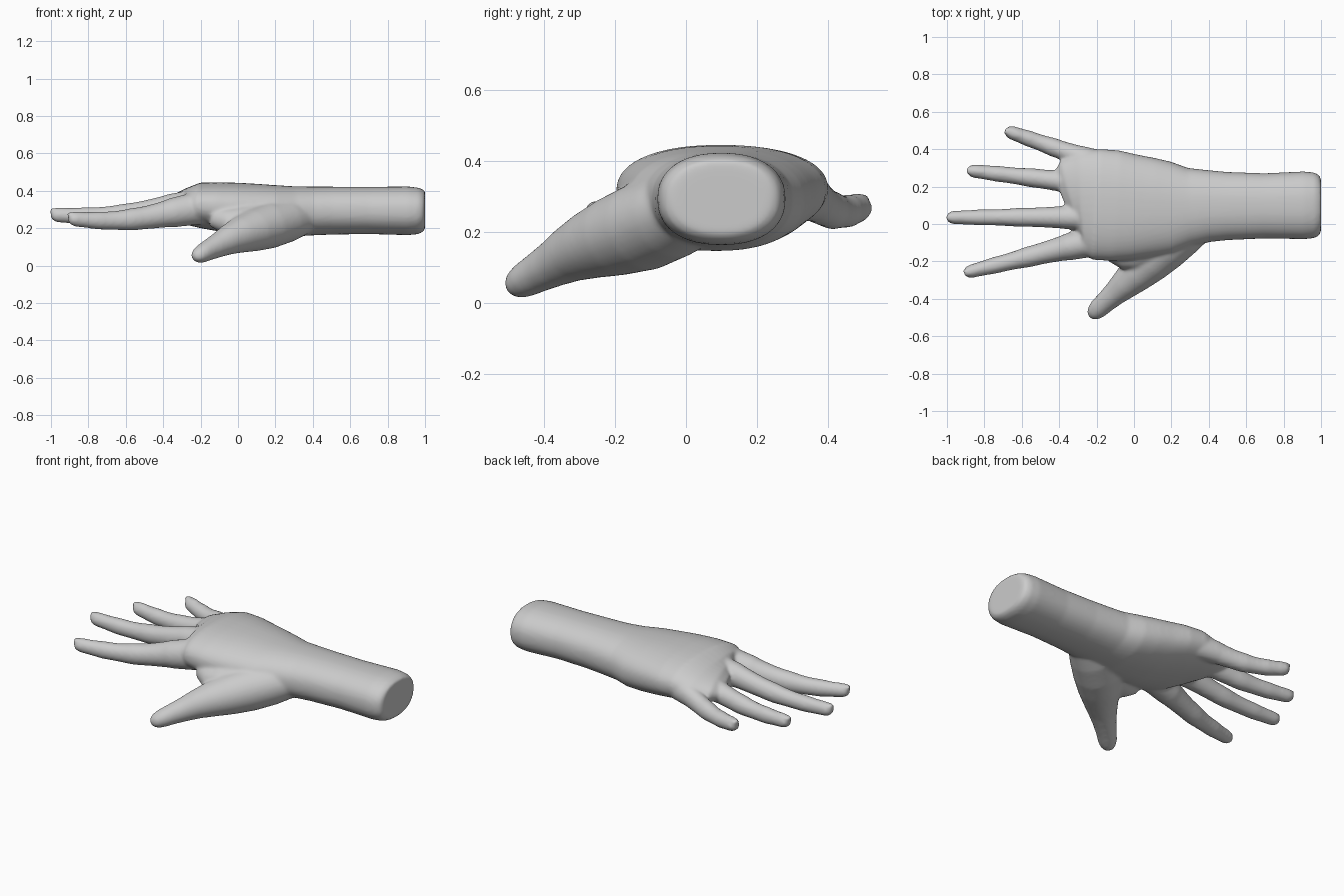
import bpy, bmesh, math
from mathutils import Vector

if "Cube" in bpy.data.objects:
    bpy.data.objects.remove(bpy.data.objects["Cube"])

skin = bpy.data.materials.new("grey")
skin.diffuse_color = (0.6, 0.6, 0.6, 1)
skin.use_nodes = True
skin.node_tree.nodes["Principled BSDF"].inputs["Base Color"].default_value = skin.diffuse_color
bm = bmesh.new()


def loft(path, power=1.0, n=28):
    """Closed tube through (x, y, z, half width, half height) stations."""
    pts = [Vector(p[:3]) for p in path]
    rings = []
    for i, p in enumerate(path):
        t = (pts[min(i + 1, len(pts) - 1)] - pts[max(i - 1, 0)]).normalized()
        side = t.cross(Vector((0, 0, 1))).normalized()
        up = side.cross(t)
        ring = []
        for k in range(n):
            a = 2 * math.pi * k / n
            c, s = math.cos(a), math.sin(a)
            c = math.copysign(abs(c) ** power, c)
            s = math.copysign(abs(s) ** power, s)
            ring.append(bm.verts.new(pts[i] + side * c * p[3] + up * s * p[4]))
        rings.append(ring)
    for a, b in zip(rings, rings[1:]):
        for k in range(n):
            bm.faces.new((a[k], a[(k + 1) % n], b[(k + 1) % n], b[k]))
    bm.faces.new(rings[0])
    bm.faces.new(rings[-1])


def finger(knuckle, base, tip, r_base, r_tip):
    """Finger from inside the palm to a rounded tip, with bulging joints."""
    base, tip = Vector(base), Vector(tip)
    path = [(*knuckle, r_base * 1.12, r_base * 1.25)]
    steps = 16
    for i in range(steps + 1):
        t = i / steps
        r = r_base + (r_tip - r_base) * t ** 0.65
        r *= 1 + 0.06 * (math.exp(-((t - .42) / .08) ** 2) + math.exp(-((t - .76) / .07) ** 2))
        p = base.lerp(tip, t)
        p.z -= 0.022 * math.sin(math.pi * t)
        path.append((*p, r, r * 1.08))
    # Rounded fingertip
    d = (tip - base).normalized()
    for f, s in ((.5, .88), (.85, .62), (1.0, .3)):
        path.append((*(tip + d * r_tip * f), r_tip * s, r_tip * s))
    loft(path)
    # Nail ridge
    q = tip + Vector((0, 0, r_tip * .72))
    loft([(*(q + d * r_tip * f), r_tip * w, r_tip * .38)
          for f, w in ((-1.2, .3), (-.7, .6), (.5, .65), (1.1, .5))], n=12)


# Forearm and palm
loft([(1.0, .10, .29, .135, .095), (.992, .10, .29, .16, .112), (.965, .10, .292, .175, .124),
      (.91, .10, .293, .181, .13), (.7, .097, .295, .174, .126), (.5, .096, .294, .182, .128),
      (.4, .096, .292, .192, .13), (.3, .09, .29, .21, .134), (.2, .085, .288, .248, .142),
      (.1, .088, .295, .266, .142), (0, .09, .304, .282, .139), (-.1, .098, .315, .296, .131),
      (-.2, .105, .322, .297, .122), (-.27, .11, .312, .28, .1), (-.32, .1, .303, .25, .078),
      (-.355, .085, .298, .2, .045)], power=.88, n=48)

# Four fingers: index, middle, ring, little
finger((-.17, -.085, .315), (-.35, -.122, .283), (-.872, -.253, .248), .073, .036)
finger((-.17, .035, .335), (-.36, .036, .315), (-.965, .035, .27), .064, .036)
finger((-.17, .19, .328), (-.33, .222, .303), (-.855, .283, .265), .064, .036)
finger((-.13, .315, .312), (-.28, .357, .293), (-.652, .488, .268), .06, .037)

# Thumb with its fleshy base
loft([(.36, .03, .27, .11, .095), (.26, -.04, .245, .13, .12), (.16, -.12, .215, .135, .125),
      (.08, -.2, .188, .12, .113), (.01, -.27, .163, .098, .096), (-.05, -.325, .138, .08, .08),
      (-.10, -.37, .112, .066, .067), (-.15, -.415, .087, .057, .057),
      (-.19, -.452, .066, .053, .05), (-.213, -.475, .053, .044, .042),
      (-.228, -.49, .046, .03, .028), (-.235, -.497, .042, .014, .012)])

# Web between thumb and index side
loft([(.12, -.12, .25, .08, .1), (0, -.15, .235, .1, .085), (-.07, -.16, .24, .08, .07),
      (-.14, -.155, .26, .04, .05)])

bmesh.ops.recalc_face_normals(bm, faces=bm.faces)
mesh = bpy.data.meshes.new("hand")
bm.to_mesh(mesh)
bm.free()
mesh.materials.append(skin)
hand = bpy.data.objects.new("hand", mesh)
bpy.context.collection.objects.link(hand)

# Fuse the parts into one soft skin
fuse = hand.modifiers.new("fuse", 'REMESH')
fuse.mode = 'VOXEL'
fuse.voxel_size = 0.0095
fuse.use_smooth_shade = True
soft = hand.modifiers.new("soften", 'SMOOTH')
soft.factor = 0.5
soft.iterations = 8
